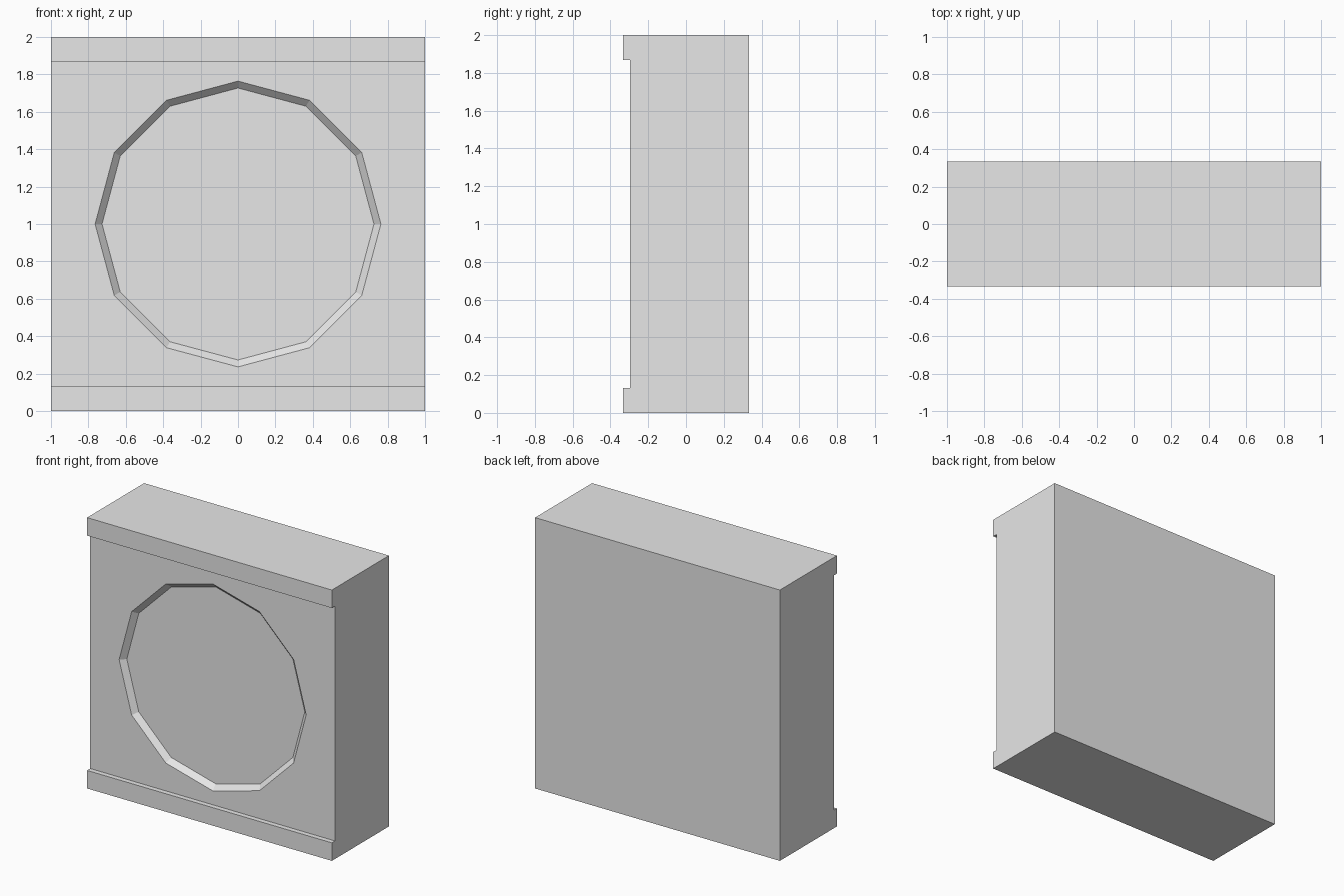
import bpy, bmesh, math

if "Cube" in bpy.data.objects:
    bpy.data.objects.remove(bpy.data.objects["Cube"])

W, D = 1.0, 0.333            # half width, half depth
LIP, STEP = 0.133, 0.037     # rail height and how far it stands proud
FACE = -D + STEP             # y of the set-back front panel

mat = bpy.data.materials.new("light grey")
mat.diffuse_color = (0.8, 0.8, 0.8, 1)
mat.use_nodes = True
mat.node_tree.nodes["Principled BSDF"].inputs["Base Color"].default_value = mat.diffuse_color


def finish(name, bm):
    bmesh.ops.recalc_face_normals(bm, faces=bm.faces[:])
    me = bpy.data.meshes.new(name)
    bm.to_mesh(me)
    bm.free()
    me.materials.append(mat)
    ob = bpy.data.objects.new(name, me)
    bpy.context.collection.objects.link(ob)
    return ob


# block with top and bottom rails: side profile (y, z) extruded along x
profile = [(-D, 0), (D, 0), (D, 2), (-D, 2), (-D, 2 - LIP),
           (FACE, 2 - LIP), (FACE, LIP), (-D, LIP)]
bm = bmesh.new()
face = bm.faces.new([bm.verts.new((-W, y, z)) for y, z in profile])
ext = bmesh.ops.extrude_face_region(bm, geom=[face])
bmesh.ops.translate(bm, vec=(2 * W, 0, 0),
                    verts=[g for g in ext["geom"] if isinstance(g, bmesh.types.BMVert)])
block = finish("wall_block", bm)

# tapered twelve-sided cutter for the shallow round recess
R_OUT, R_IN, DEPTH = 0.764, 0.727, 0.037
bm = bmesh.new()
rings = []
for r, y in ((R_OUT + (R_OUT - R_IN), FACE - DEPTH), (R_IN, FACE + DEPTH)):
    rings.append([bm.verts.new((r * math.cos(i * math.pi / 6), y,
                                1 + r * math.sin(i * math.pi / 6))) for i in range(12)])
for ring in rings:
    bm.faces.new(ring)
for i in range(12):
    j = (i + 1) % 12
    bm.faces.new((rings[0][i], rings[0][j], rings[1][j], rings[1][i]))
cutter = finish("recess_cutter", bm)
cutter.hide_render = True
cutter.hide_set(True)

mod = block.modifiers.new("recess", "BOOLEAN")
mod.operation = "DIFFERENCE"
mod.solver = "EXACT"
mod.object = cutter
